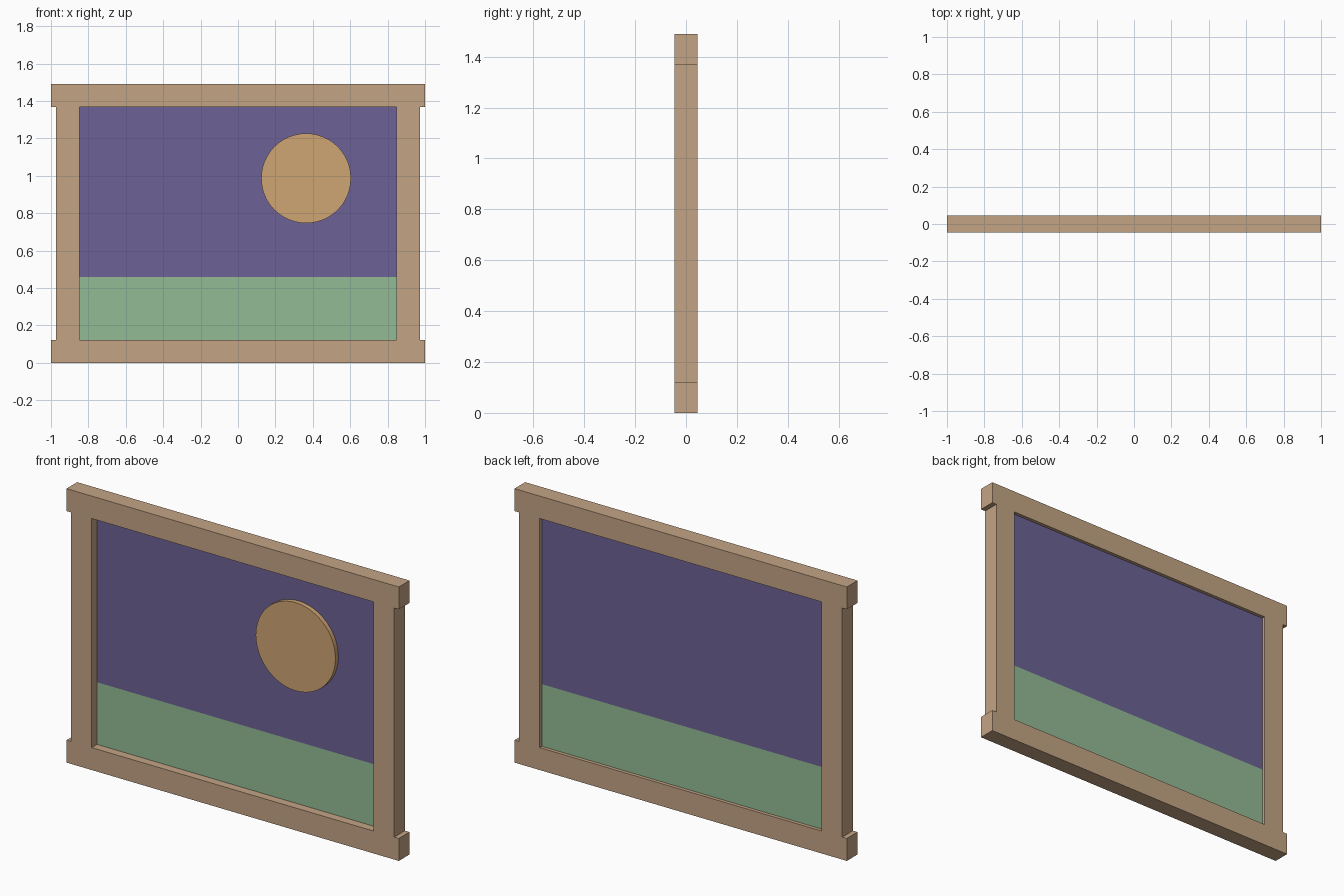
import bpy
import math

if "Cube" in bpy.data.objects:
    bpy.data.objects.remove(bpy.data.objects["Cube"])


def linear(c):
    c /= 255
    return c / 12.92 if c <= 0.04045 else ((c + 0.055) / 1.055) ** 2.4


def material(name, rgb):
    mat = bpy.data.materials.new(name)
    mat.diffuse_color = (*[linear(c) for c in rgb], 1)
    mat.use_nodes = True
    mat.node_tree.nodes["Principled BSDF"].inputs["Base Color"].default_value = mat.diffuse_color
    return mat


WOOD = material("light wood", (196, 164, 132))
PURPLE = material("dusk purple", (108, 98, 150))
GREEN = material("meadow green", (148, 187, 150))
ORANGE = material("sun orange", (207, 165, 116))


def box(name, x, y, z, mat):
    """Box spanning the given (min, max) ranges."""
    spans = (x, y, z)
    bpy.ops.mesh.primitive_cube_add(size=1, location=[(a + b) / 2 for a, b in spans])
    obj = bpy.context.object
    obj.name = name
    obj.scale = [b - a for a, b in spans]
    bpy.ops.object.transform_apply(location=False, rotation=False, scale=True)
    obj.data.materials.append(mat)
    return obj


DEPTH = (-0.046, 0.046)
PANEL = (0.0, 0.027)
BOTTOM, HORIZON, TOP, HEIGHT = 0.122, 0.46, 1.368, 1.49

# Frame: long rails above and below, slightly inset stiles between them
box("bottom_rail", (-1, 1), DEPTH, (0, BOTTOM), WOOD)
box("top_rail", (-1, 1), DEPTH, (TOP, HEIGHT), WOOD)
box("left_stile", (-0.972, -0.848), DEPTH, (BOTTOM, TOP), WOOD)
box("right_stile", (0.848, 0.972), DEPTH, (BOTTOM, TOP), WOOD)

# Recessed picture panels
box("sky_panel", (-0.848, 0.848), PANEL, (HORIZON, TOP), PURPLE)
box("ground_panel", (-0.848, 0.848), PANEL, (BOTTOM, HORIZON), GREEN)

# Sun disc standing proud of the sky
bpy.ops.mesh.primitive_cylinder_add(vertices=48, radius=0.24, depth=0.035,
                                    location=(0.364, -0.0075, 0.987),
                                    rotation=(math.pi / 2, 0, 0))
sun = bpy.context.object
sun.name = "sun_disc"
sun.data.materials.append(ORANGE)
bpy.ops.object.shade_smooth_by_angle()
